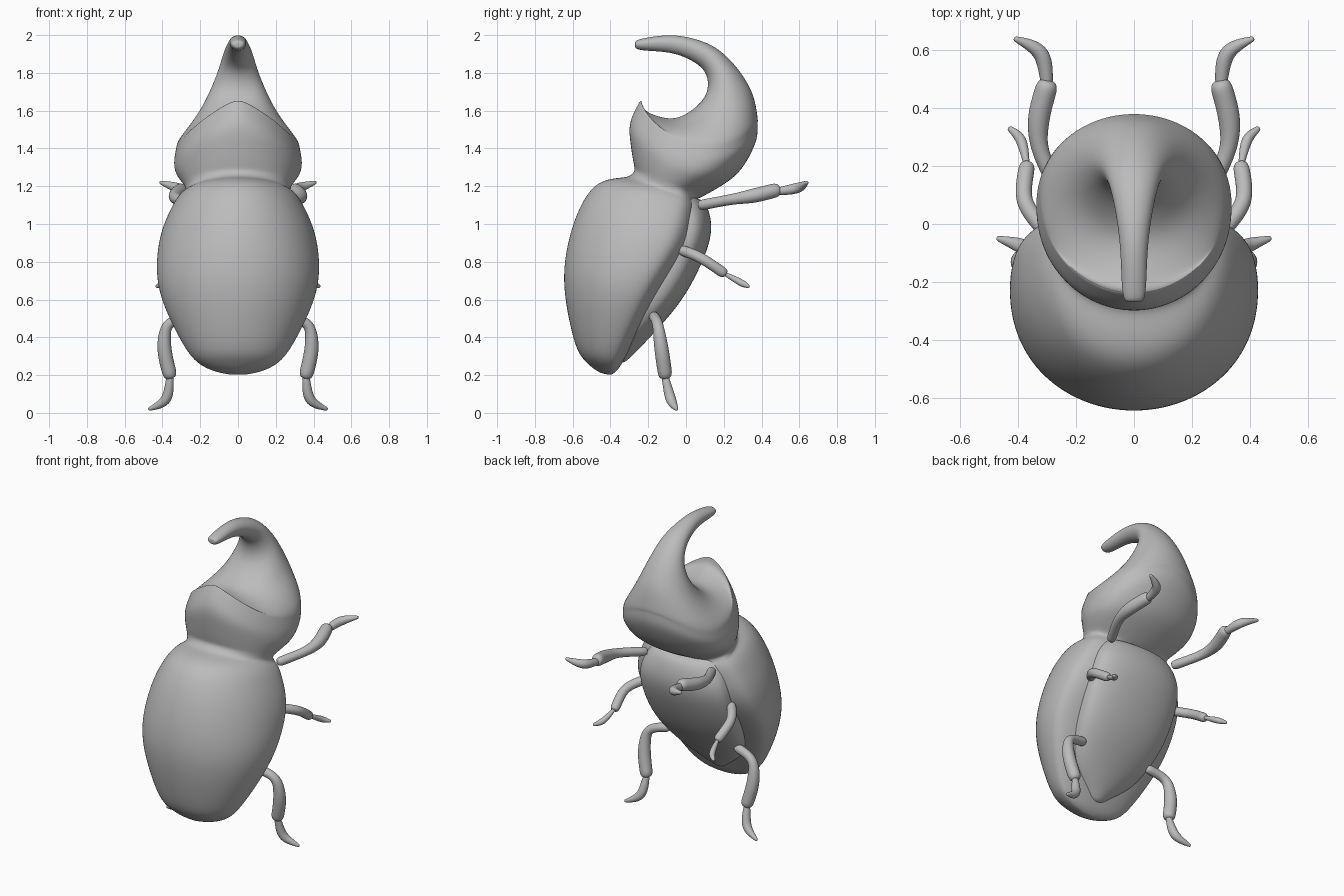
import bpy, bmesh
from math import sin, cos, pi
from mathutils import Vector

if "Cube" in bpy.data.objects:
    bpy.data.objects.remove(bpy.data.objects["Cube"])

shade = (.5, .5, .5, 1)
grey = bpy.data.materials.new("plain grey")
grey.use_nodes = True
grey.diffuse_color = shade
grey.node_tree.nodes["Principled BSDF"].inputs["Base Color"].default_value = shade


def spline(keys, steps=3):
    """Smooth run of values passing through every key."""
    keys = [Vector(key) for key in keys]
    last = len(keys) - 1
    run = []
    for i in range(last):
        before, start = keys[max(i - 1, 0)], keys[i]
        end, after = keys[i + 1], keys[min(i + 2, last)]
        leave, arrive = (end - before) / 2, (after - start) / 2
        for step in range(steps):
            t = step / steps
            ease = t * t * (3 - 2 * t)
            run.append(start.lerp(end, ease) + leave * t * (1 - t) ** 2
                       - arrive * t * t * (1 - t))
    return run + [keys[-1]]


def skin(name, rings):
    """Join rings of points into a closed, smooth surface."""
    bm = bmesh.new()
    loops = [[bm.verts.new(point) for point in ring] for ring in rings]
    count = len(rings[0])
    for lower, upper in zip(loops, loops[1:]):
        for i in range(count):
            j = (i + 1) % count
            bm.faces.new((lower[i], lower[j], upper[j], upper[i]))
    bm.faces.new(loops[0])
    bm.faces.new(loops[-1])
    bmesh.ops.recalc_face_normals(bm, faces=bm.faces)
    for face in bm.faces:
        face.smooth = True
    mesh = bpy.data.meshes.new(name)
    bm.to_mesh(mesh)
    bm.free()
    mesh.materials.append(grey)
    part = bpy.data.objects.new(name, mesh)
    bpy.context.collection.objects.link(part)
    smooth = part.modifiers.new("smooth", "SUBSURF")
    smooth.levels = smooth.render_levels = 2


def section(front_y, front_z, back_y, back_z, half_width, sag=0, widest=.5, flat=1, count=32):
    """Egg-shaped ring from a front point to a back point, its sides drooping by sag."""
    front, back = Vector((0, front_y, front_z)), Vector((0, back_y, back_z))
    ring = []
    for i in range(count):
        angle = 2 * pi * i / count
        side, along = sin(angle), cos(angle)
        if along > 0:
            point = front.lerp(back, widest * (1 - along))
        else:
            point = front.lerp(back, widest + (1 - widest) * abs(along) ** flat)
        point.x = half_width * side
        point.z -= sag * abs(side) ** (1.2 if along > 0 else 2)
        ring.append(point)
    return ring


def limb(name, keys, count=10):
    """Rounded limb segment through points with a radius each."""
    run = spline(keys)
    points, radii = [key.xyz for key in run], [key.w for key in run]
    for end, inner in ((0, 1), (-1, -2)):
        cap = points[end] + (points[end] - points[inner]).normalized() * radii[end] / 2
        at = 0 if end == 0 else len(points)
        points.insert(at, cap)
        radii.insert(at, radii[end] * .6)
    span = points[-1] - points[0]
    upright = abs(span.z) > abs(span.y)
    reference = Vector((0, 1, 0)) if upright else Vector((0, 0, 1))
    rings = []
    for i, (point, radius) in enumerate(zip(points, radii)):
        ahead = points[min(i + 1, len(points) - 1)] - points[max(i - 1, 0)]
        across = ahead.cross(reference).normalized()
        over = across.cross(ahead).normalized()
        angles = [2 * pi * k / count for k in range(count)]
        rings.append([point + (across * cos(a) + over * sin(a)) * radius for a in angles])
    skin(name, rings)


# Wing case: domed front, flatter back
wing_case = [
    (-.45, .21, -.4, .2, .04), (-.52, .26, -.36, .23, .17), (-.59, .37, -.3, .33, .28),
    (-.65, .7, -.13, .62, .42), (-.6, 1, .03, .87, .42),
    (-.48, 1.21, .07, 1.06, .34), (-.3, 1.25, .05, 1.13, .28)]
# Thorax up to its front lip
lip = (-.24, 1.67, .38, 1.53, .33, .2)
thorax = [
    (-.27, 1.28, .08, 1.14, .28, 0), (-.29, 1.39, .27, 1.26, .33, .05),
    (-.3, 1.54, .37, 1.43, .34, .15), lip]
# Hollow behind the lip, rising into the curved horn
horn = [
    lip, (-.21, 1.6, .38, 1.57, .31, .13), (-.05, 1.56, .35, 1.7, .2, .04),
    (.1, 1.67, .26, 1.84, .12, 0), (.1, 1.81, .13, 1.95, .08, 0),
    (-.05, 1.9, -.06, 2, .05, 0), (-.24, 1.92, -.24, 1.98, .04, 0),
    (-.27, 1.94, -.27, 1.96, .02, 0)]
skin("body", [section(*key, widest=.7, flat=.65) for key in spline(wing_case)]
     + [section(*key, widest=.55) for key in spline(thorax) + spline(horn)[1:]])

# Belly plate bulging behind the wing case: back y, back z, half width
belly = [(-.34, .25, .05), (-.19, .4, .23), (0, .63, .31), (.13, .92, .31),
         (.11, 1.1, .23), (.04, 1.14, .15)]
skin("belly", [section(y - .25, z + .08, y, z, width, flat=.75)
               for y, z, width in spline(belly)])

# Left legs: each segment as x, y, z, radius
segments = {
    "front_leg": [(.24, .08, 1.1, .03), (.32, .24, 1.13, .03),
                  (.33, .36, 1.15, .04), (.3, .48, 1.18, .04)],
    "front_foot": [(.3, .47, 1.17, .02), (.32, .59, 1.19, .03), (.41, .64, 1.22, .01)],
    "middle_leg": [(.31, -.02, .86, .03), (.38, .08, .82, .03), (.37, .2, .74, .03)],
    "middle_foot": [(.37, .2, .74, .01), (.39, .29, .69, .02), (.43, .33, .67, .01)],
    "hind_leg": [(.25, -.17, .51, .03), (.37, -.15, .47, .03),
                 (.39, -.13, .34, .04), (.36, -.11, .2, .04)],
    "hind_foot": [(.36, -.11, .19, .02), (.38, -.08, .07, .03), (.47, -.05, .02, .01)]}
for name, keys in segments.items():
    limb("left_" + name, keys)
    limb("right_" + name, [(-x, *rest) for x, *rest in keys])
